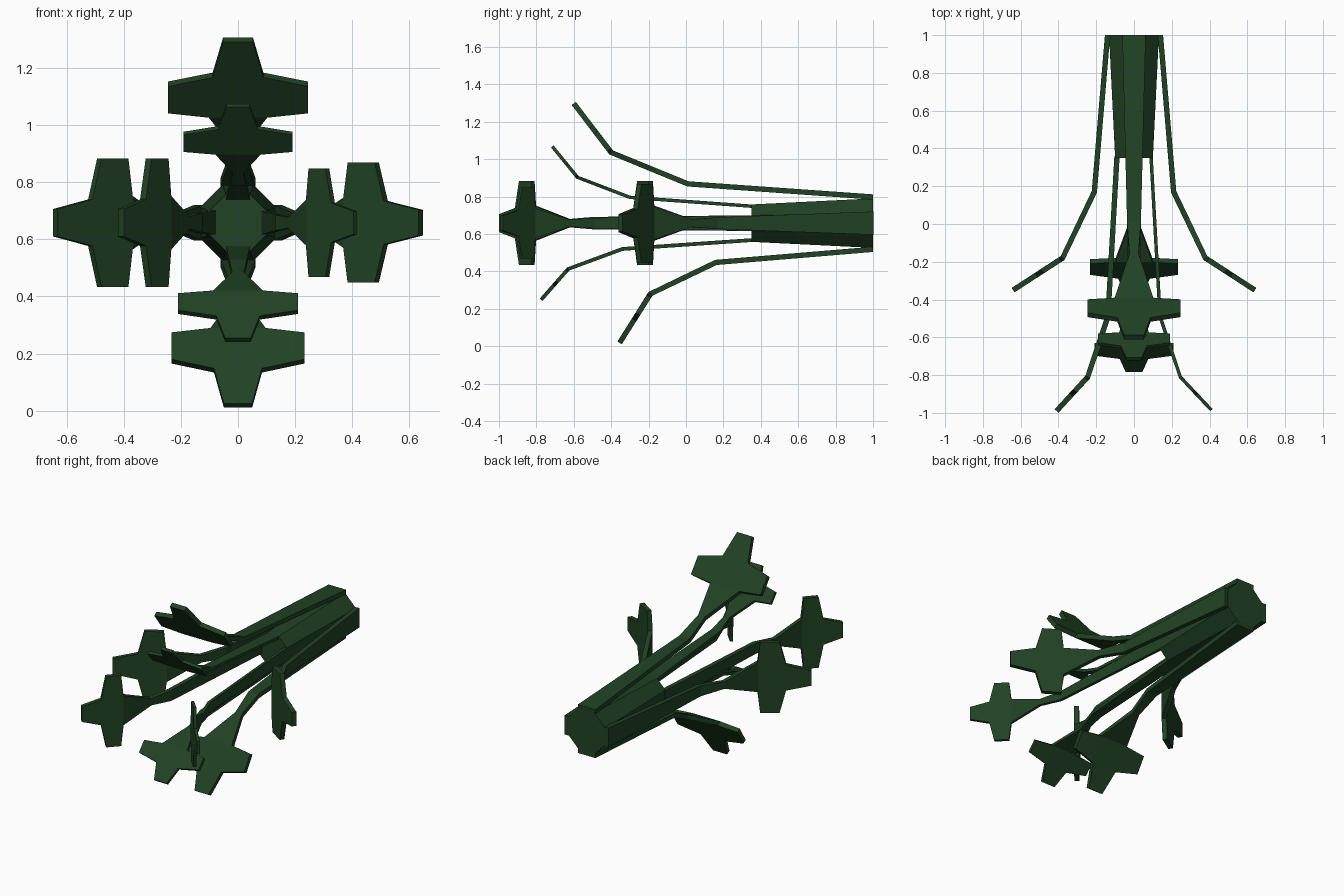
import bpy, bmesh, math
from mathutils import Vector

if "Cube" in bpy.data.objects:
    bpy.data.objects.remove(bpy.data.objects["Cube"])

CZ = 0.658  # height of the bundle's axis

mat = bpy.data.materials.new("dark_green")
mat.diffuse_color = (0.015, 0.055, 0.018, 1)
mat.use_nodes = True
mat.node_tree.nodes["Principled BSDF"].inputs["Base Color"].default_value = mat.diffuse_color


def finish(name, bm):
    bmesh.ops.recalc_face_normals(bm, faces=bm.faces[:])
    me = bpy.data.meshes.new(name)
    bm.to_mesh(me)
    bm.free()
    me.materials.append(mat)
    ob = bpy.data.objects.new(name, me)
    bpy.context.collection.objects.link(ob)
    return ob


def leaf(name, angle, path, base, arm, thick):
    """Bent strip with a cross-shaped head; path = (radius, y) of base, bend, bend, tip."""
    p0, p1, p2, p3 = [Vector((r, y)) for r, y in path]
    c, s = math.cos(angle), math.sin(angle)
    k = arm / 0.235
    bm = bmesh.new()

    def vert(p, w):
        return bm.verts.new((p.x * c - w * s, p.y, CZ + p.x * s + w * c))

    def pair(p, w):
        return vert(p, -w), vert(p, w)

    # stem and centre of the head
    rows = [pair(p0, base), pair(p1, 0.035 * k), pair(p1.lerp(p2, 0.42), 0.023 * k),
            pair(p2, 0.098 * k), pair(p2.lerp(p3, 0.53), 0.085 * k), pair(p3, 0.05 * k)]
    for a, b in zip(rows, rows[1:]):
        bm.faces.new((a[0], a[1], b[1], b[0]))
    # side arms of the head
    for i, sgn in enumerate((-1, 1)):
        lo = vert(p2.lerp(p3, 0.05), sgn * arm)
        hi = vert(p2.lerp(p3, 0.41), sgn * arm)
        bm.faces.new((rows[3][i], lo, hi, rows[4][i]))
    ob = finish(name, bm)
    m = ob.modifiers.new("thickness", 'SOLIDIFY')
    m.thickness = thick
    m.offset = 0
    m.use_even_offset = True


# eight-sided tapered core
bm = bmesh.new()
rings = []
for y, apothem in ((0.35, 0.100), (1.0, 0.132)):
    r = apothem / math.cos(math.pi / 8)
    rings.append([bm.verts.new((r * math.cos(a), y, CZ + r * math.sin(a)))
                  for a in [math.pi / 8 + i * math.pi / 4 for i in range(8)]])
for i in range(8):
    j = (i + 1) % 8
    bm.faces.new((rings[0][i], rings[0][j], rings[1][j], rings[1][i]))
bm.faces.new(rings[0])
bm.faces.new(rings[1])
finish("core", bm)

# outer and inner leaf on each of the four sides
OUT_R = (0.14, 0.21, 0.378, 0.64)
IN_R = (0.09, 0.138, 0.245, 0.41)
leaves = [
    # side, angle, outer bends y, outer arm, inner bends y, inner arm, inner thickness
    ("right", 0, (0.17, -0.18, -0.35), 0.21, (-0.49, -0.81, -0.985), 0.19, 0.018),
    ("top", 90, (0.01, -0.40, -0.60), 0.245, (-0.30, -0.58, -0.715), 0.19, 0.018),
    ("left", 180, (0.17, -0.18, -0.35), 0.225, (-0.49, -0.81, -0.99), 0.225, 0.028),
    ("bottom", 270, (0.16, -0.19, -0.355), 0.232, (-0.34, -0.63, -0.775), 0.21, 0.02),
]
for side, deg, oy, oa, iy, ia, it in leaves:
    ang = math.radians(deg)
    leaf(side + "_outer_leaf", ang, list(zip(OUT_R, (1.0,) + oy)), 0.062, oa, 0.028)
    leaf(side + "_inner_leaf", ang, list(zip(IN_R, (0.36,) + iy)), 0.042, ia, it)
